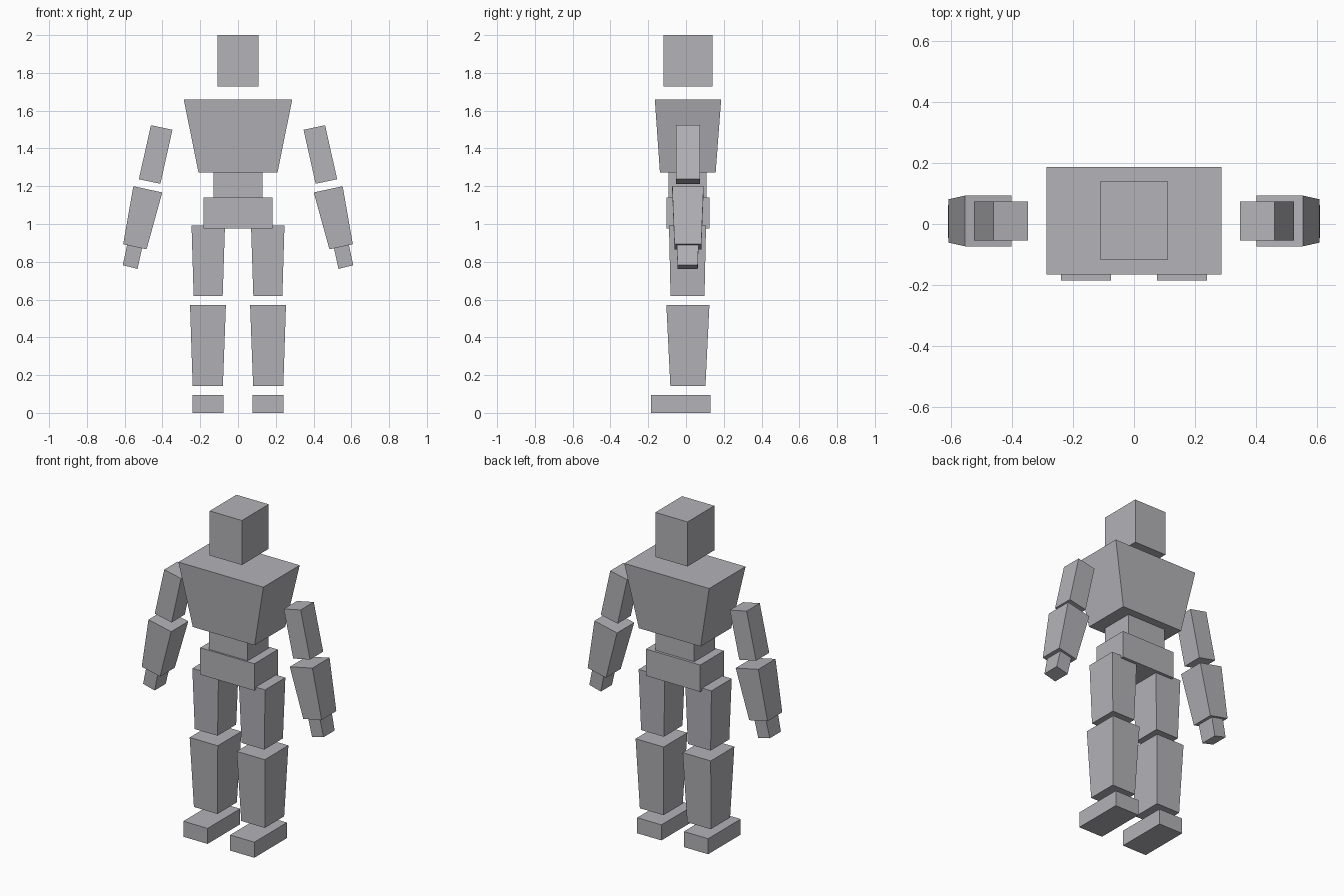
import bpy
import bmesh

if "Cube" in bpy.data.objects:
    bpy.data.objects.remove(bpy.data.objects["Cube"])

grey = bpy.data.materials.new("plain grey")
grey.diffuse_color = (0.45, 0.45, 0.48, 1)
grey.use_nodes = True
grey.node_tree.nodes["Principled BSDF"].inputs["Base Color"].default_value = grey.diffuse_color


def block(name, top, bottom, side=1):
    """Six-sided block between two end sections.
    Section = ((x, z) inner, (x, z) outer, (y front, y back)); side -1 mirrors in x."""
    bm = bmesh.new()
    verts = []
    for (xi, zi), (xo, zo), (y0, y1) in (bottom, top):
        for x, y, z in ((xi, y0, zi), (xo, y0, zo), (xo, y1, zo), (xi, y1, zi)):
            verts.append(bm.verts.new((side * x, y, z)))
    bm.faces.new(verts[:4])
    bm.faces.new(verts[4:])
    for i in range(4):
        j = (i + 1) % 4
        bm.faces.new((verts[i], verts[j], verts[j + 4], verts[i + 4]))
    bmesh.ops.recalc_face_normals(bm, faces=bm.faces[:])
    mesh = bpy.data.meshes.new(name)
    bm.to_mesh(mesh)
    bm.free()
    mesh.materials.append(grey)
    obj = bpy.data.objects.new(name, mesh)
    bpy.context.collection.objects.link(obj)


def level(x0, x1, z, ys):
    """Horizontal end section."""
    return ((x0, z), (x1, z), ys)


# Central parts: name, (half width, z, y range) at top and bottom
centre = [
    ("head", (0.109, 2.0, (-0.118, 0.141)), (0.109, 1.728, (-0.118, 0.141))),
    ("chest", (0.287, 1.658, (-0.165, 0.186)), (0.209, 1.272, (-0.138, 0.157))),
    ("waist", (0.131, 1.272, (-0.093, 0.108)), (0.131, 1.139, (-0.093, 0.108))),
    ("pelvis", (0.183, 1.139, (-0.104, 0.124)), (0.183, 0.975, (-0.104, 0.124))),
]
for name, (wt, zt, yt), (wb, zb, yb) in centre:
    block(name, level(-wt, wt, zt, yt), level(-wb, wb, zb, yb))

# Limb parts, mirrored left and right
limbs = [
    ("thigh", level(0.069, 0.246, 0.991, (-0.09, 0.106)),
     level(0.081, 0.235, 0.62, (-0.082, 0.098))),
    ("shin", level(0.064, 0.254, 0.572, (-0.104, 0.124)),
     level(0.08, 0.24, 0.143, (-0.083, 0.103))),
    ("foot", level(0.076, 0.24, 0.095, (-0.185, 0.129)),
     level(0.076, 0.24, 0.0, (-0.185, 0.129))),
    ("upper_arm", ((0.347, 1.499), (0.461, 1.523), (-0.054, 0.073)),
     ((0.411, 1.213), (0.525, 1.237), (-0.054, 0.073))),
    ("forearm", ((0.401, 1.167), (0.554, 1.2), (-0.073, 0.093)),
     ((0.484, 0.866), (0.608, 0.893), (-0.061, 0.081))),
    ("hand", ((0.508, 0.872), (0.587, 0.889), (-0.048, 0.066)),
     ((0.532, 0.762), (0.61, 0.782), (-0.045, 0.062))),
]
for name, top, bottom in limbs:
    for label, side in (("right", 1), ("left", -1)):
        block(f"{label}_{name}", top, bottom, side)
